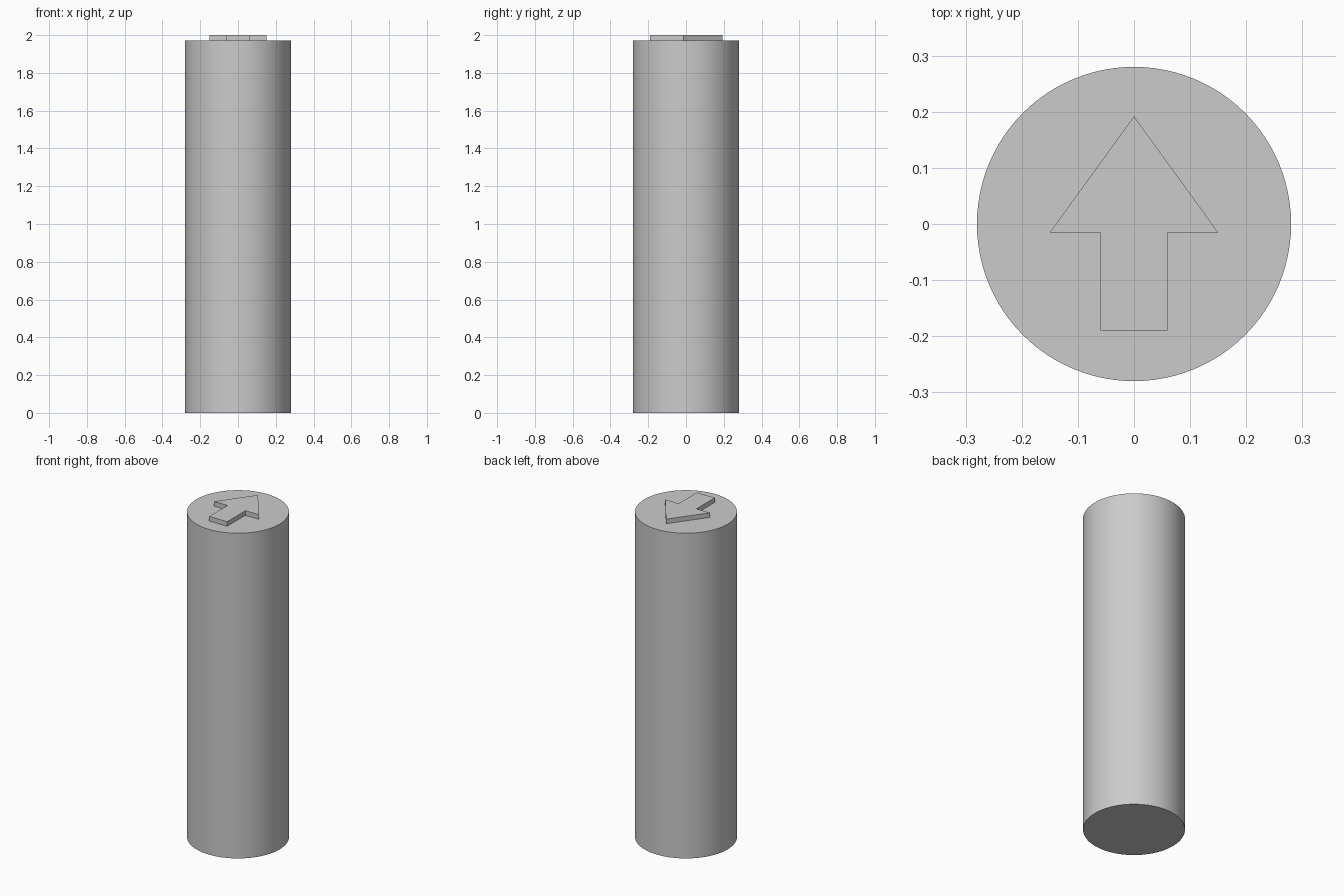
import bpy
import bmesh

if "Cube" in bpy.data.objects:
    bpy.data.objects.remove(bpy.data.objects["Cube"])

RADIUS, BODY_TOP, TOP = 0.28, 1.972, 2.0

# Round post
bpy.ops.mesh.primitive_cylinder_add(vertices=96, radius=RADIUS, depth=BODY_TOP,
                                    location=(0, 0, BODY_TOP / 2))
post = bpy.context.object
post.name = "post"
bpy.ops.object.shade_smooth_by_angle()

# Raised arrow on the top: right half of the outline, mirrored for the left
half = [(0.06, -0.19), (0.06, -0.015), (0.15, -0.015)]
outline = half + [(0, 0.192)] + [(-x, y) for x, y in reversed(half)]

bm = bmesh.new()
base = BODY_TOP - 0.002  # sunk slightly into the post
face = bm.faces.new([bm.verts.new((x, y, base)) for x, y in outline])
raised = bmesh.ops.extrude_face_region(bm, geom=[face], use_keep_orig=True)
for v in raised["geom"]:
    if isinstance(v, bmesh.types.BMVert):
        v.co.z = TOP
bmesh.ops.recalc_face_normals(bm, faces=bm.faces)
mesh = bpy.data.meshes.new("direction_arrow")
bm.to_mesh(mesh)
bm.free()
arrow = bpy.data.objects.new("direction_arrow", mesh)
bpy.context.collection.objects.link(arrow)
